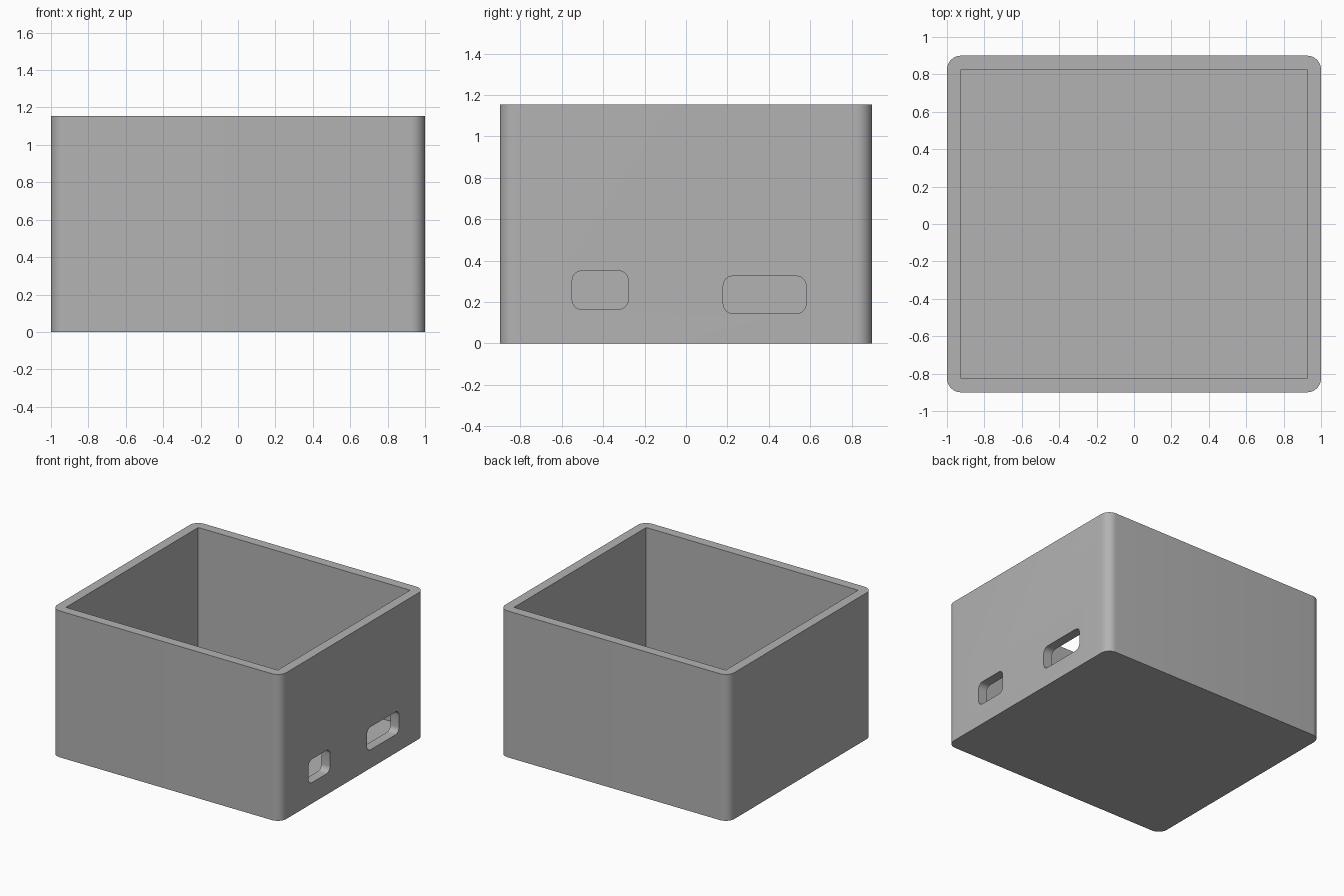
import bpy
import bmesh
import math
from mathutils import Matrix, Vector

if "Cube" in bpy.data.objects:
    bpy.data.objects.remove(bpy.data.objects["Cube"], do_unlink=True)

WIDTH, DEPTH, HEIGHT = 2.0, 1.8, 1.155
WALL = 0.075
CORNER = 0.075

grey = bpy.data.materials.new("plain grey")
grey.use_nodes = True
colour = (0.45, 0.45, 0.45, 1)
grey.diffuse_color = colour
grey.node_tree.nodes["Principled BSDF"].inputs["Base Color"].default_value = colour


def rounded_block(name, size, centre, radius=0, steps=10, turn=None):
    """Extruded rectangle with rounded corners, centred on a point."""
    w, d, h = size
    bm = bmesh.new()
    verts = []
    for i, (sx, sy) in enumerate([(1, 1), (-1, 1), (-1, -1), (1, -1)]):
        cx, cy = sx * (w / 2 - radius), sy * (d / 2 - radius)
        for k in range(steps + 1 if radius else 1):
            a = math.pi / 2 * (i + k / steps)
            verts.append(bm.verts.new((cx + radius * math.cos(a),
                                       cy + radius * math.sin(a), -h / 2)))
    base = bm.faces.new(verts)
    top = bmesh.ops.extrude_face_region(bm, geom=[base])["geom"]
    bmesh.ops.translate(bm, vec=(0, 0, h),
                        verts=[g for g in top if isinstance(g, bmesh.types.BMVert)])
    bmesh.ops.recalc_face_normals(bm, faces=bm.faces)
    if turn:
        bm.transform(turn)
    bm.transform(Matrix.Translation(Vector(centre)))
    mesh = bpy.data.meshes.new(name)
    bm.to_mesh(mesh)
    bm.free()
    mesh.materials.append(grey)
    obj = bpy.data.objects.new(name, mesh)
    bpy.context.collection.objects.link(obj)
    return obj


def cut(target, cutter):
    """Subtract the cutter and discard it."""
    cutter.hide_render = True
    mod = target.modifiers.new("cut", "BOOLEAN")
    mod.operation = "DIFFERENCE"
    mod.solver = "EXACT"
    mod.object = cutter
    bpy.context.view_layer.objects.active = target
    bpy.ops.object.modifier_apply(modifier=mod.name)
    bpy.data.objects.remove(cutter, do_unlink=True)


# Open box with rounded outer corners
box = rounded_block("open_box", (WIDTH, DEPTH, HEIGHT), (0, 0, HEIGHT / 2), CORNER)

# Square-cornered cavity, leaving a floor as thick as the walls
cut(box, rounded_block("cavity", (WIDTH - 2 * WALL, DEPTH - 2 * WALL, HEIGHT),
                       (0, 0, HEIGHT / 2 + WALL)))

# Two rounded port openings through the +x wall: y range, z range
to_side = Matrix.Rotation(math.pi / 2, 4, "Z") @ Matrix.Rotation(math.pi / 2, 4, "X")
for y0, y1, z0, z1 in [(-0.55, -0.28, 0.165, 0.35), (0.18, 0.58, 0.145, 0.325)]:
    cut(box, rounded_block("port", (y1 - y0, z1 - z0, WALL * 4),
                           (WIDTH / 2 - WALL / 2, (y0 + y1) / 2, (z0 + z1) / 2),
                           0.045, 6, to_side))

# Smooth rounded corners, sharp edges elsewhere
bpy.ops.object.select_all(action="DESELECT")
box.select_set(True)
bpy.context.view_layer.objects.active = box
bpy.ops.object.shade_smooth_by_angle(angle=math.radians(30))
